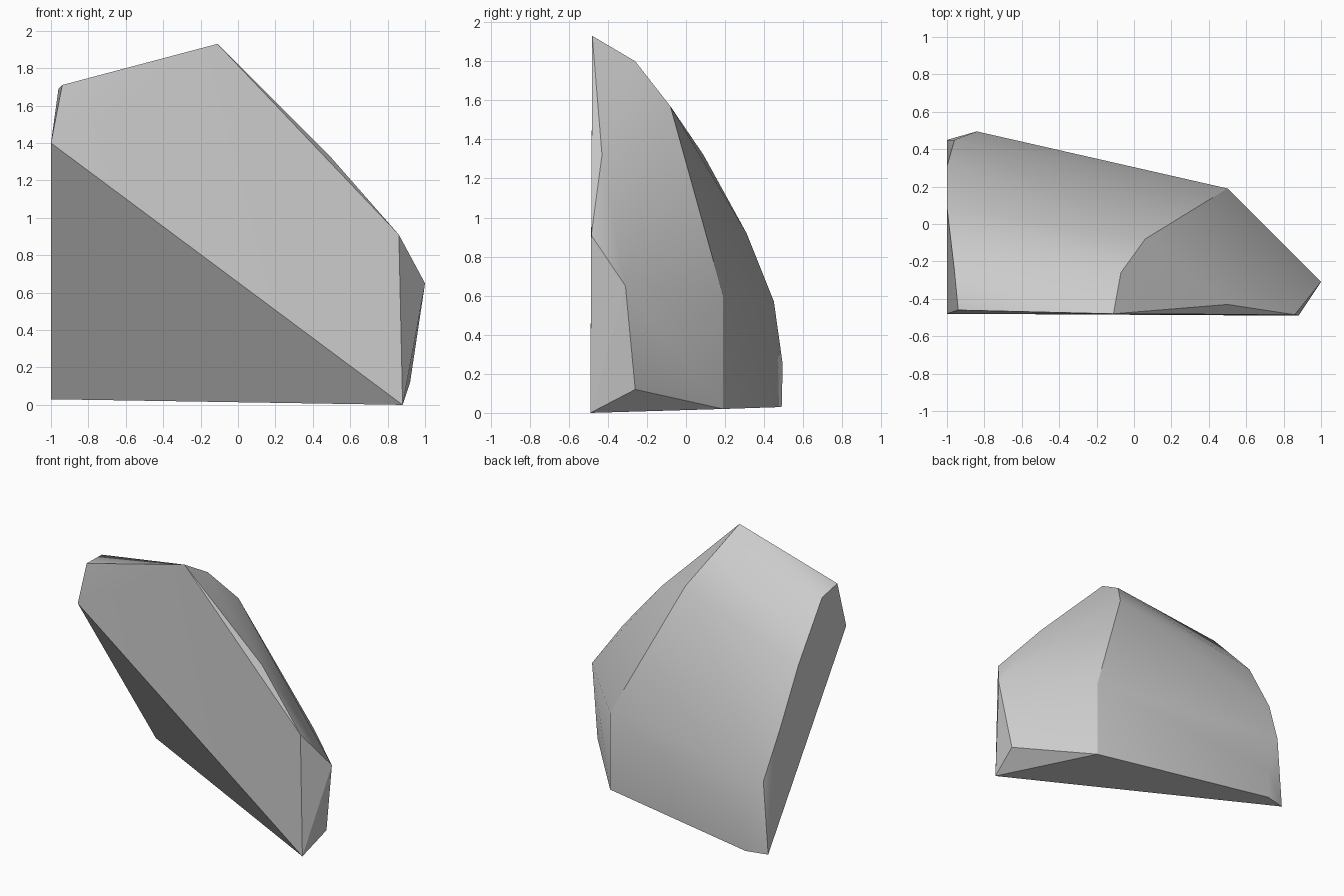
import bpy
import bmesh
from math import radians

default_cube = bpy.data.objects.get("Cube")
if default_cube:
    bpy.data.objects.remove(default_cube, do_unlink=True)


def flat_material(name, value):
    """One plain colour for viewport and render."""
    material = bpy.data.materials.new(name)
    material.use_nodes = True
    colour = (value, value, value, 1)
    material.diffuse_color = colour
    shader = material.node_tree.nodes["Principled BSDF"]
    shader.inputs["Base Color"].default_value = colour
    return material


def hull_object(name, outlines, material):
    """Chisel a solid whose corners are the given outlines."""
    mesh = bpy.data.meshes.new(name)
    bm = bmesh.new()
    for outline in outlines:
        for corner in outline:
            bm.verts.new(corner)
    result = bmesh.ops.convex_hull(bm, input=bm.verts[:])
    unused = [v for v in result["geom_interior"] + result["geom_unused"]
              if isinstance(v, bmesh.types.BMVert)]
    bmesh.ops.delete(bm, geom=list(set(unused)), context="VERTS")
    bmesh.ops.dissolve_limit(bm, angle_limit=radians(2),
                             verts=bm.verts[:], edges=bm.edges[:])
    bmesh.ops.recalc_face_normals(bm, faces=bm.faces[:])
    bm.to_mesh(mesh)
    bm.free()
    mesh.materials.append(material)
    obj = bpy.data.objects.new(name, mesh)
    bpy.context.collection.objects.link(obj)
    return obj


# Broad split face at the front
front_face = [(-1, -.48, 1.4), (-.94, -.46, 1.71), (-.11, -.48, 1.93),
              (.86, -.485, .91), (.88, -.49, 0)]

# Cleaved left end, running from the top over the back to the ground
left_end = [(-.96, -.25, 1.69), (-1, .09, 1.32), (-1, .31, .92),
            (-.96, .45, .57), (-1, .45, .03)]

# Rounded lower back corner
back_foot = [(-.84, .49, .03), (-.84, .495, .25)]

# Shoulder descending from the peak to the right end
shoulder = [(-.07, -.26, 1.8), (.06, -.08, 1.57), (.5, -.43, 1.32)]

# Blunt right end and its upright back corner
right_end = [(1, -.31, .65), (.92, -.26, .12)]
right_end += [(.5, .19, z) for z in (.02, .25, .6)]

stone = flat_material("stone_grey", .6)
rock = hull_object("rock", [front_face, left_end, back_foot, shoulder, right_end],
                   stone)

# Soft back, crisp broken edges
bpy.ops.object.select_all(action="DESELECT")
rock.select_set(True)
bpy.context.view_layer.objects.active = rock
bpy.ops.object.shade_smooth_by_angle(angle=radians(30))
